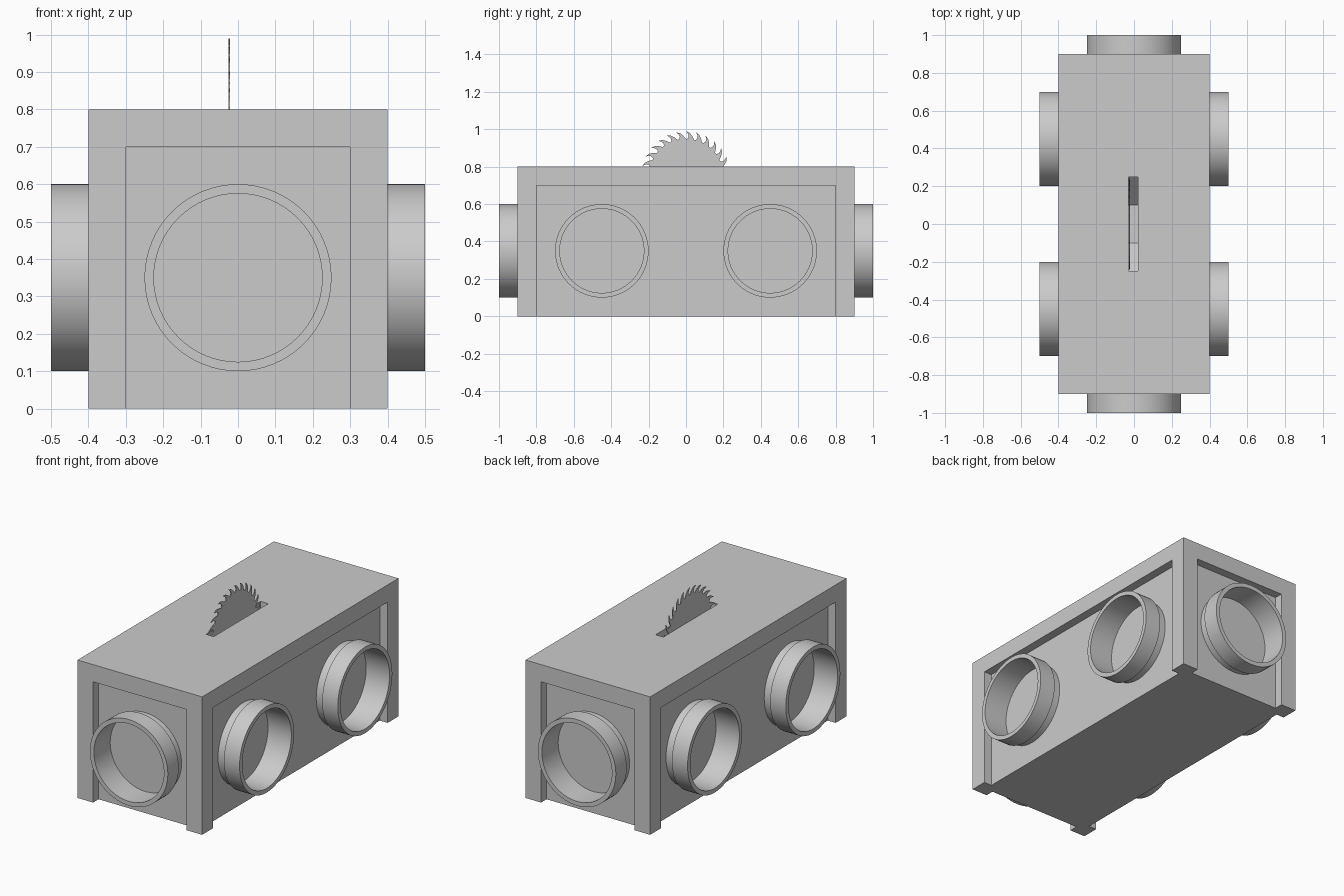
import bpy, bmesh
from math import pi, cos, sin, radians
from mathutils import Matrix

if "Cube" in bpy.data.objects:
    bpy.data.objects.remove(bpy.data.objects["Cube"])


def make_object(name, bm):
    bmesh.ops.recalc_face_normals(bm, faces=bm.faces)
    me = bpy.data.meshes.new(name)
    bm.to_mesh(me)
    bm.free()
    ob = bpy.data.objects.new(name, me)
    bpy.context.collection.objects.link(ob)
    return ob


def box(name, lo, hi):
    bm = bmesh.new()
    size = [h - l for l, h in zip(lo, hi)]
    mid = [(h + l) / 2 for l, h in zip(lo, hi)]
    bmesh.ops.create_cube(bm, size=1, matrix=Matrix.Translation(mid) @ Matrix.Diagonal((*size, 1)))
    return make_object(name, bm)


def plate(name, profile, x0, x1):
    """Extrude a (y, z) outline along x."""
    bm = bmesh.new()
    face = bm.faces.new([bm.verts.new((x0, y, z)) for y, z in profile])
    out = bmesh.ops.extrude_face_region(bm, geom=[face], use_keep_orig=True)
    verts = [g for g in out["geom"] if isinstance(g, bmesh.types.BMVert)]
    bmesh.ops.translate(bm, verts=verts, vec=(x1 - x0, 0, 0))
    return make_object(name, bm)


def cut(target, cutter):
    cutter.hide_render = True
    mod = target.modifiers.new("cut", "BOOLEAN")
    mod.operation, mod.solver, mod.object = "DIFFERENCE", "EXACT", cutter
    bpy.context.view_layer.objects.active = target
    bpy.ops.object.modifier_apply(modifier=mod.name)
    bpy.data.objects.remove(cutter)


def port(name, location, turn, segs=64):
    """Lathed hose collar pointing outward in the direction of turn."""
    profile = [(.233, -.002), (.233, .05), (.25, .05), (.25, .15), (.225, .15), (.225, -.002)]
    bm = bmesh.new()
    rings = [[bm.verts.new((h, r * cos(2 * pi * i / segs), r * sin(2 * pi * i / segs)))
              for i in range(segs)] for r, h in profile]
    for k, a in enumerate(rings):
        b = rings[(k + 1) % len(rings)]
        for i in range(segs):
            j = (i + 1) % segs
            bm.faces.new((a[i], a[j], b[j], b[i]))
    bm.transform(Matrix.Translation(location) @ Matrix.Rotation(turn, 4, "Z"))
    ob = make_object(name, bm)
    ob.data.shade_smooth()
    ob.data.set_sharp_from_angle(angle=radians(30))


# Cabinet with recessed panels between corner posts
cabinet = box("cabinet", (-.4, -.9, 0), (.4, .9, .8))
for s in (-1, 1):
    xs, ys = sorted((s * .35, s * .5)), sorted((s * .85, s * 1.0))
    cut(cabinet, box("side_recess", (xs[0], -.8, -.1), (xs[1], .8, .7)))
    cut(cabinet, box("end_recess", (-.3, ys[0], -.1), (.3, ys[1], .7)))

# Blade slot with chamfered lower ends
slot = [(-.25, .9), (-.25, .65), (-.1, .5), (.1, .5), (.25, .65), (.25, .9)]
cut(cabinet, plate("slot_cutter", slot, -.03, .02))

# Six collars
for s in (-1, 1):
    side = 0 if s > 0 else pi
    for y, end in ((-.45, "front"), (.45, "back")):
        port(f"{'right' if s > 0 else 'left'}_{end}_port", (s * .35, y, .35), side)
    port("back_port" if s > 0 else "front_port", (0, s * .85, .35), s * pi / 2)

# Circular saw blade with hooked teeth
teeth, outline = 28, []
tooth = [(0, .198), (.3, .216), (.6, .231), (1.0, .24), (.78, .226), (.7, .213), (.78, .201)]
for t in range(teeth):
    for f, r in tooth:
        a = 2 * pi * (t + f) / teeth
        outline.append((r * cos(a), .75 + r * sin(a)))
plate("saw_blade", outline, -.026, -.021)
